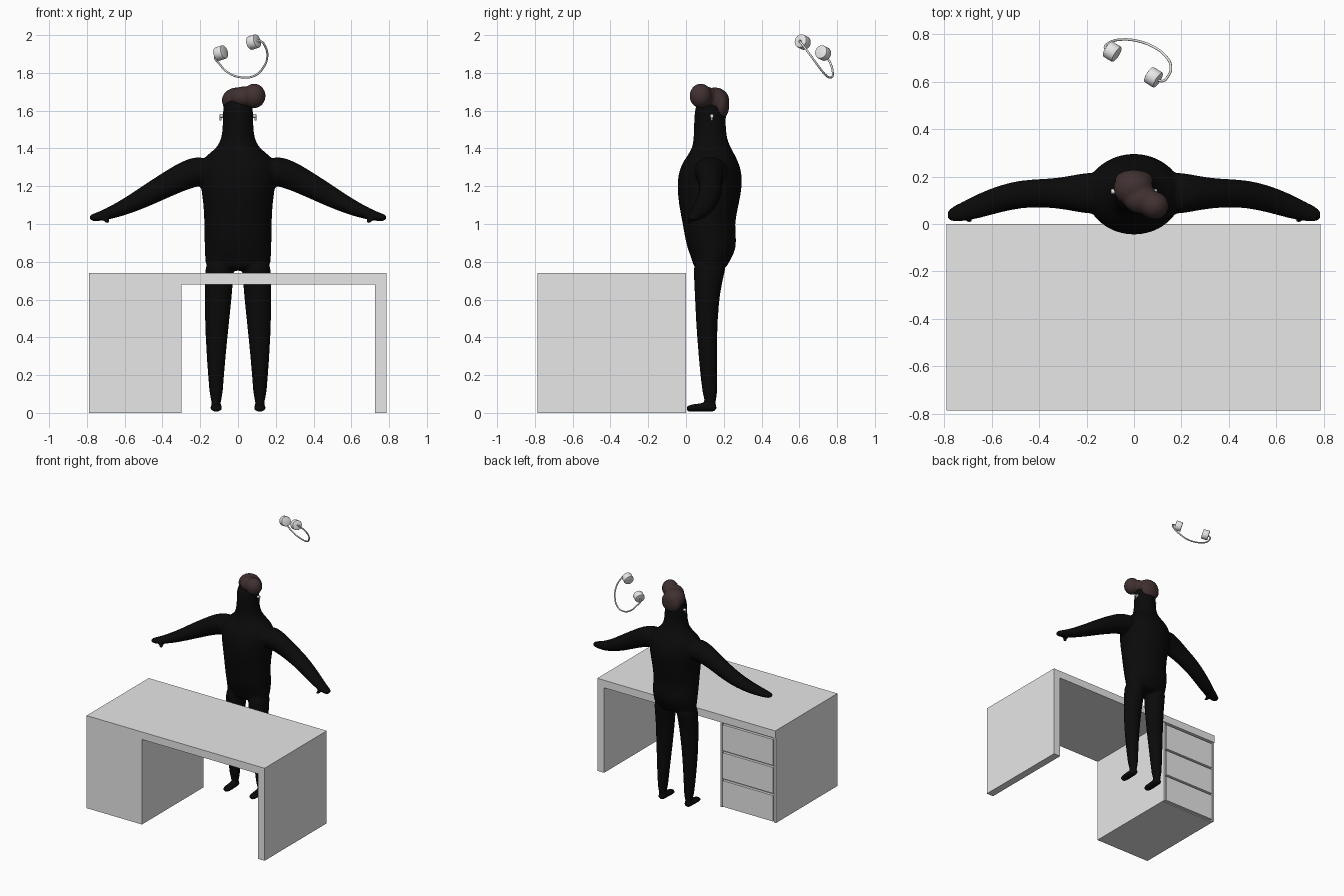
import bpy, bmesh
from math import sin, cos, pi, radians
from mathutils import Vector, Matrix

cube = bpy.data.objects.get("Cube")
if cube:
    bpy.data.objects.remove(cube, do_unlink=True)


def material(name, rgb):
    m = bpy.data.materials.new(name)
    m.use_nodes = True
    m.diffuse_color = (*rgb, 1)
    m.node_tree.nodes["Principled BSDF"].inputs["Base Color"].default_value = (*rgb, 1)
    return m


GREY = material("light_grey", (0.8, 0.8, 0.8))
BLACK = material("black_suit", (0.003, 0.003, 0.003))
BROWN = material("brown_hair", (0.052, 0.03, 0.03))


def finish(bm, name, mat, smooth=False):
    bmesh.ops.recalc_face_normals(bm, faces=bm.faces)
    mesh = bpy.data.meshes.new(name)
    bm.to_mesh(mesh)
    bm.free()
    mesh.materials.append(mat)
    for p in mesh.polygons:
        p.use_smooth = smooth
    ob = bpy.data.objects.new(name, mesh)
    bpy.context.collection.objects.link(ob)
    return ob


def box(name, lo, hi, mat=GREY):
    lo, hi = Vector(lo), Vector(hi)
    bm = bmesh.new()
    m = Matrix.Translation((lo + hi) / 2) @ Matrix.Diagonal((*(hi - lo), 1))
    bmesh.ops.create_cube(bm, size=1, matrix=m)
    return finish(bm, name, mat)


def loft(bm, rings, n=16):
    """Closed tube through elliptical rings given as (centre, half axis, half axis)."""
    loops = []
    for c, u, v in rings:
        loops.append([bm.verts.new(Vector(c) + Vector(u) * cos(2 * pi * i / n)
                                   + Vector(v) * sin(2 * pi * i / n)) for i in range(n)])
    for a, b in zip(loops, loops[1:]):
        for i in range(n):
            j = (i + 1) % n
            bm.faces.new((a[i], a[j], b[j], b[i]))
    bm.faces.new(loops[0][::-1])
    bm.faces.new(loops[-1])


def level(z, cx, w, front, back):
    """Horizontal ring from its height, half width and y limits."""
    return ((cx, (front + back) / 2, z), (w, 0, 0), (0, (back - front) / 2, 0))


def fuse(ob, voxel, rounds, subdivide):
    """Melt overlapping volumes into one soft skin."""
    if subdivide:
        ob.modifiers.new("round", "SUBSURF").levels = 1
        ob.modifiers["round"].render_levels = 1
    r = ob.modifiers.new("merge", "REMESH")
    r.mode, r.voxel_size, r.use_smooth_shade = "VOXEL", voxel, True
    s = ob.modifiers.new("soften", "SMOOTH")
    s.factor, s.iterations = 0.5, rounds


# Desk: top, side panel and drawer cabinet
box("desk_top", (-0.79, -0.785, 0.68), (0.785, 0, 0.74))
box("desk_side_panel", (0.725, -0.785, 0), (0.785, 0, 0.68))
box("cabinet_body", (-0.79, -0.785, 0), (-0.30, -0.025, 0.68))
for side, x in (("right", -0.79), ("left", -0.315)):
    box("cabinet_edge_" + side, (x, -0.025, 0), (x + 0.015, -0.006, 0.68))
for i in range(3):
    z = 0.008 + i * 0.224
    box(f"drawer_{i + 1}", (-0.768, -0.025, z), (-0.322, -0.004, z + 0.208))

# Figure: torso with neck and head
bm = bmesh.new()
torso = [(0.75, 0.17, 0.04, 0.21), (0.80, 0.178, 0.035, 0.23), (0.85, 0.18, 0.012, 0.262),
         (0.91, 0.182, -0.006, 0.272), (1.0, 0.183, -0.02, 0.258), (1.1, 0.186, -0.042, 0.283),
         (1.22, 0.205, -0.054, 0.306), (1.3, 0.212, -0.036, 0.293), (1.35, 0.19, -0.005, 0.27),
         (1.39, 0.13, 0.025, 0.248), (1.43, 0.096, 0.037, 0.225), (1.5, 0.081, 0.04, 0.21),
         (1.6, 0.083, 0.042, 0.216), (1.64, 0.076, 0.055, 0.21), (1.68, 0.045, 0.09, 0.18)]
loft(bm, [level(z, 0, w, f, b) for z, w, f, b in torso])

# Legs, feet, arms, thumbs on both sides
leg = [(0.02, 0.115, 0.031, 0.095, 0.168), (0.2, 0.117, 0.043, 0.074, 0.167),
       (0.4, 0.114, 0.06, 0.057, 0.165), (0.55, 0.108, 0.07, 0.048, 0.172),
       (0.7, 0.1, 0.077, 0.042, 0.19), (0.84, 0.095, 0.078, 0.03, 0.24)]
foot = [(0.165, 0.026, 0.022), (0.13, 0.031, 0.026), (0.08, 0.031, 0.023),
        (0.03, 0.034, 0.02), (-0.002, 0.025, 0.015)]
arm = [(0.12, 0.13, 1.29, 0.085, 0.1), (0.22, 0.13, 1.28, 0.082, 0.085),
       (0.30, 0.13, 1.248, 0.074, 0.068), (0.38, 0.13, 1.206, 0.067, 0.061),
       (0.47, 0.128, 1.157, 0.059, 0.06), (0.56, 0.108, 1.108, 0.048, 0.059),
       (0.65, 0.078, 1.067, 0.037, 0.055), (0.72, 0.052, 1.043, 0.027, 0.043),
       (0.76, 0.042, 1.034, 0.023, 0.035), (0.787, 0.036, 1.028, 0.015, 0.022)]
tilt = radians(27)
for s in (1, -1):
    loft(bm, [level(z, s * x, w, f, b) for z, x, w, f, b in leg])
    loft(bm, [((s * 0.115, y, 0.006 + h), (w, 0, 0), (0, 0, h)) for y, w, h in foot])
    loft(bm, [((s * x, y, z), (s * sin(tilt) * h, 0, cos(tilt) * h), (0, d, 0))
              for x, y, z, h, d in arm])
    loft(bm, [((s * x, y, z), (r, 0, 0), (0, r, 0)) for x, y, z, r in
              ((0.715, 0.04, 1.045, 0.02), (0.7, 0.025, 1.022, 0.017), (0.687, 0.014, 1.0, 0.012))])
fuse(finish(bm, "figure_body", BLACK, True), 0.009, 5, True)

# Hair: swept quiff, crown and nape
bm = bmesh.new()
for c, r in (((-0.003, 0.152, 1.655), (0.083, 0.077, 0.068)),
             ((0.085, 0.078, 1.678), (0.061, 0.059, 0.065)),
             ((0.03, 0.105, 1.672), (0.075, 0.062, 0.056)),
             ((0.0, 0.187, 1.63), (0.08, 0.042, 0.076))):
    bmesh.ops.create_uvsphere(bm, u_segments=24, v_segments=14, radius=1,
                              matrix=Matrix.Translation(c) @ Matrix.Diagonal((*r, 1)))
fuse(finish(bm, "hair", BROWN, True), 0.006, 8, False)


def drum(name, centre, axis, radius, depth, bevel):
    bm = bmesh.new()
    turn = Vector(axis).to_track_quat("Z", "Y").to_matrix().to_4x4()
    bmesh.ops.create_cone(bm, cap_ends=True, segments=24, radius1=radius, radius2=radius,
                          depth=depth, matrix=Matrix.Translation(centre) @ turn)
    rims = [e for e in bm.edges if any(len(f.verts) > 4 for f in e.link_faces)]
    bmesh.ops.bevel(bm, geom=rims, offset=bevel, segments=2, affect="EDGES", profile=0.5)
    ob = finish(bm, name, GREY, True)
    bpy.context.view_layer.objects.active = ob
    ob.select_set(True)
    bpy.ops.object.shade_smooth_by_angle(angle=radians(35))
    ob.select_set(False)


# Earpieces with short stems
for s, side in ((1, "left"), (-1, "right")):
    drum("earpiece_" + side, (s * 0.086, 0.137, 1.572), (1, 0, 0), 0.01, 0.022, 0.002)
    drum("earpiece_stem_" + side, (s * 0.092, 0.137, 1.562), (0, 0, 1), 0.005, 0.03, 0.001)

# Floating headphones: two cups and a curved band
cup_a, cup_b = Vector((-0.092, 0.726, 1.905)), Vector((0.082, 0.618, 1.963))
for name, c in (("headphone_cup_right", cup_a), ("headphone_cup_left", cup_b)):
    drum(name, c, cup_b - cup_a, 0.037, 0.05, 0.005)
curve = bpy.data.curves.new("headphone_band", "CURVE")
curve.dimensions, curve.bevel_depth, curve.bevel_resolution = "3D", 0.0055, 2
curve.use_fill_caps = True
path = [(-0.108, 0.736, 1.9), (-0.122, 0.745, 1.885), (-0.1, 0.765, 1.85), (-0.055, 0.777, 1.803),
        (0.02, 0.77, 1.776), (0.09, 0.742, 1.786), (0.135, 0.705, 1.83), (0.155, 0.665, 1.885),
        (0.143, 0.622, 1.942), (0.118, 0.602, 1.969), (0.095, 0.61, 1.967)]
spline = curve.splines.new("BEZIER")
spline.bezier_points.add(len(path) - 1)
for p, co in zip(spline.bezier_points, path):
    p.co = co
    p.handle_left_type = p.handle_right_type = "AUTO"
spline.resolution_u = 6
curve.materials.append(GREY)
bpy.context.collection.objects.link(bpy.data.objects.new("headphone_band", curve))
